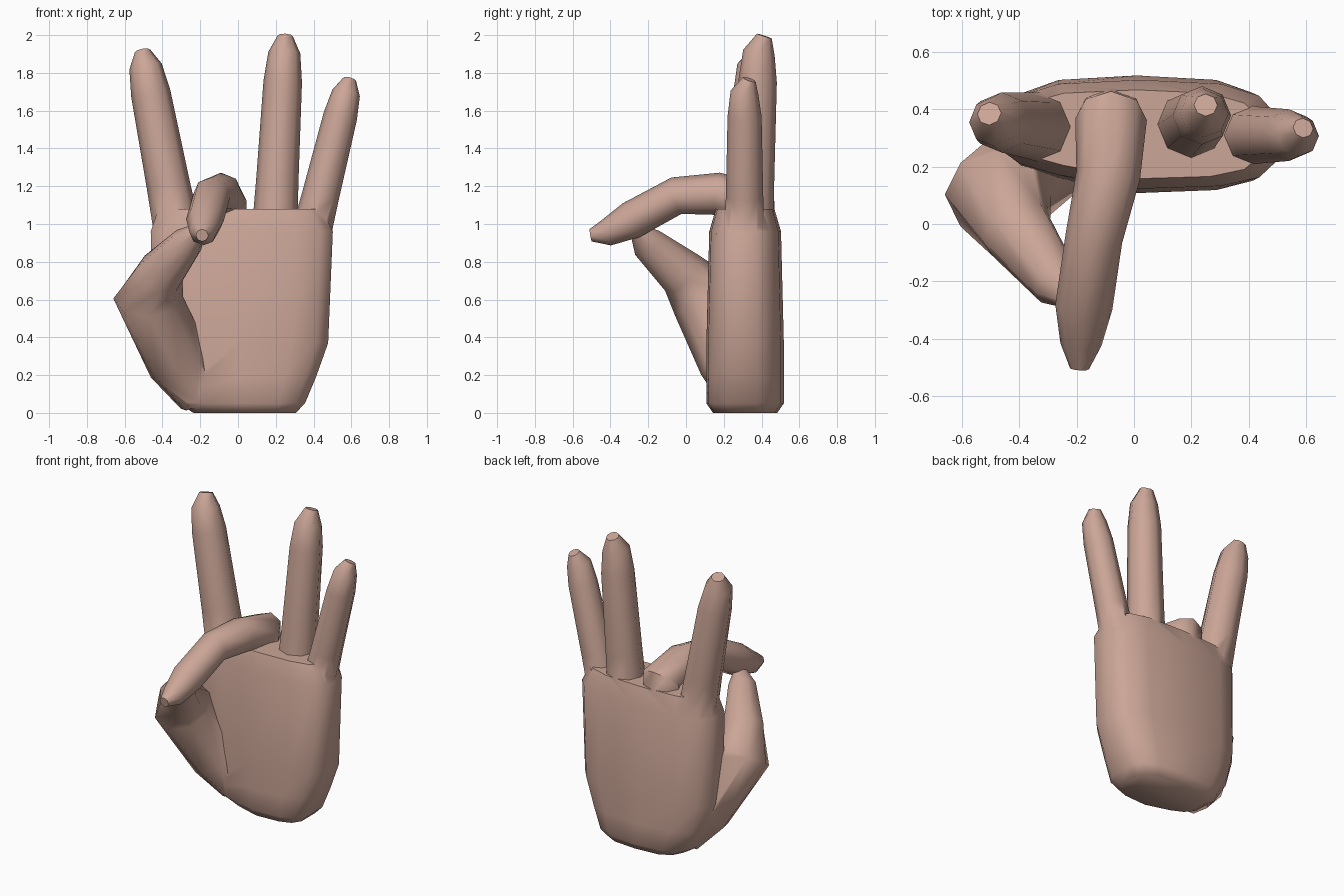
import bpy, bmesh, math
from mathutils import Vector

if "Cube" in bpy.data.objects:
    bpy.data.objects.remove(bpy.data.objects["Cube"])

skin = bpy.data.materials.new("skin")
skin.diffuse_color = (0.6, 0.38, 0.31, 1)
skin.use_nodes = True
skin.node_tree.nodes["Principled BSDF"].inputs["Base Color"].default_value = skin.diffuse_color


def loft(name, rings):
    """Closed skin through a list of point rings of equal length."""
    bm = bmesh.new()
    loops = [[bm.verts.new(p) for p in ring] for ring in rings]
    n = len(loops[0])
    for a, b in zip(loops, loops[1:]):
        for i in range(n):
            j = (i + 1) % n
            bm.faces.new((a[i], a[j], b[j], b[i]))
    bm.faces.new(loops[0][::-1])
    bm.faces.new(loops[-1])
    bmesh.ops.recalc_face_normals(bm, faces=bm.faces[:])
    me = bpy.data.meshes.new(name)
    bm.to_mesh(me)
    bm.free()
    me.materials.append(skin)
    ob = bpy.data.objects.new(name, me)
    bpy.context.collection.objects.link(ob)
    return ob


def tube(name, path, sides=8):
    """Round tube along a path of (point, radius), rings mitred at the bends."""
    pts = [Vector(p) for p, r in path]
    rings = []
    for i, (p, r) in enumerate(path):
        before = (pts[i] - pts[i - 1]).normalized() if i else Vector()
        after = (pts[i + 1] - pts[i]).normalized() if i + 1 < len(pts) else Vector()
        t = (before + after).normalized()
        x = Vector((1, 0, 0))
        side = (x - t * x.dot(t)).normalized()
        up = t.cross(side)
        rings.append([pts[i] + (side * math.cos(a) + up * math.sin(a)) * r
                      for a in (math.tau * k / sides for k in range(sides))])
    return loft(name, rings)


def straight_finger(name, base, tip, r):
    """Tapering finger with a rounded tip that leans back a little."""
    base, tip = Vector(base), Vector(tip)
    path = [(base.lerp(tip, t), r * f) for t, f in ((0, 1.2), (.3, 1.1), (.78, 1), (.92, .83))]
    return tube(name, path + [(tip + Vector((0, .025, 0)), r * .4)])


def palm_ring(z, x0, x1, inset=0, sides=14):
    """Squarish section: domed back, front sloping away to the thumb side."""
    ring = []
    for k in range(sides):
        a = math.tau * (k + .5) / sides
        c, s = math.cos(a), math.sin(a)
        u = math.copysign(abs(c) ** .65, c)
        v = math.copysign(abs(s) ** (.75 if s > 0 else .5), s)
        slope = .07 * max(0, -u) * max(0, -v)
        ring.append(((x0 + x1) / 2 + u * (x1 - x0) / 2, .313 + v * (.205 - inset) + slope, z))
    return ring


# Palm
hand = loft("hand", [palm_ring(0, -.24, .31, .035), palm_ring(.05, -.32, .36),
                     palm_ring(.19, -.41, .42), palm_ring(.37, -.46, .485),
                     palm_ring(.96, -.47, .51, .015), palm_ring(1.08, -.43, .45, .05)])

# Fingers and thumb
parts = [
    straight_finger("index_finger", (-.31, .335, .9), (-.505, .36, 1.915), .105),
    straight_finger("ring_finger", (.19, .34, .9), (.25, .39, 1.995), .102),
    straight_finger("little_finger", (.37, .31, .88), (.59, .31, 1.765), .09),
    tube("middle_finger", [((-.08, .36, .9), .12), ((-.08, .365, 1.12), .125),
                           ((-.09, .17, 1.16), .112), ((-.14, -.05, 1.15), .1),
                           ((-.175, -.29, 1.02), .1), ((-.185, -.42, .955), .072),
                           ((-.19, -.505, .94), .033)]),
    tube("thumb", [((-.2, .3, .08), .12), ((-.31, .24, .26), .17),
                   ((-.475, .1, .61), .185), ((-.41, -.02, .74), .13),
                   ((-.27, -.205, .9), .09), ((-.215, -.26, .965), .042)]),
]

# Fuse everything into a single skin
bpy.ops.object.select_all(action='DESELECT')
hand.select_set(True)
bpy.context.view_layer.objects.active = hand
for part in parts:
    mod = hand.modifiers.new("fuse", 'BOOLEAN')
    mod.operation, mod.solver, mod.object = 'UNION', 'EXACT', part
    bpy.ops.object.modifier_apply(modifier=mod.name)
    bpy.data.objects.remove(part)
bpy.ops.object.shade_smooth_by_angle(angle=math.radians(55))
